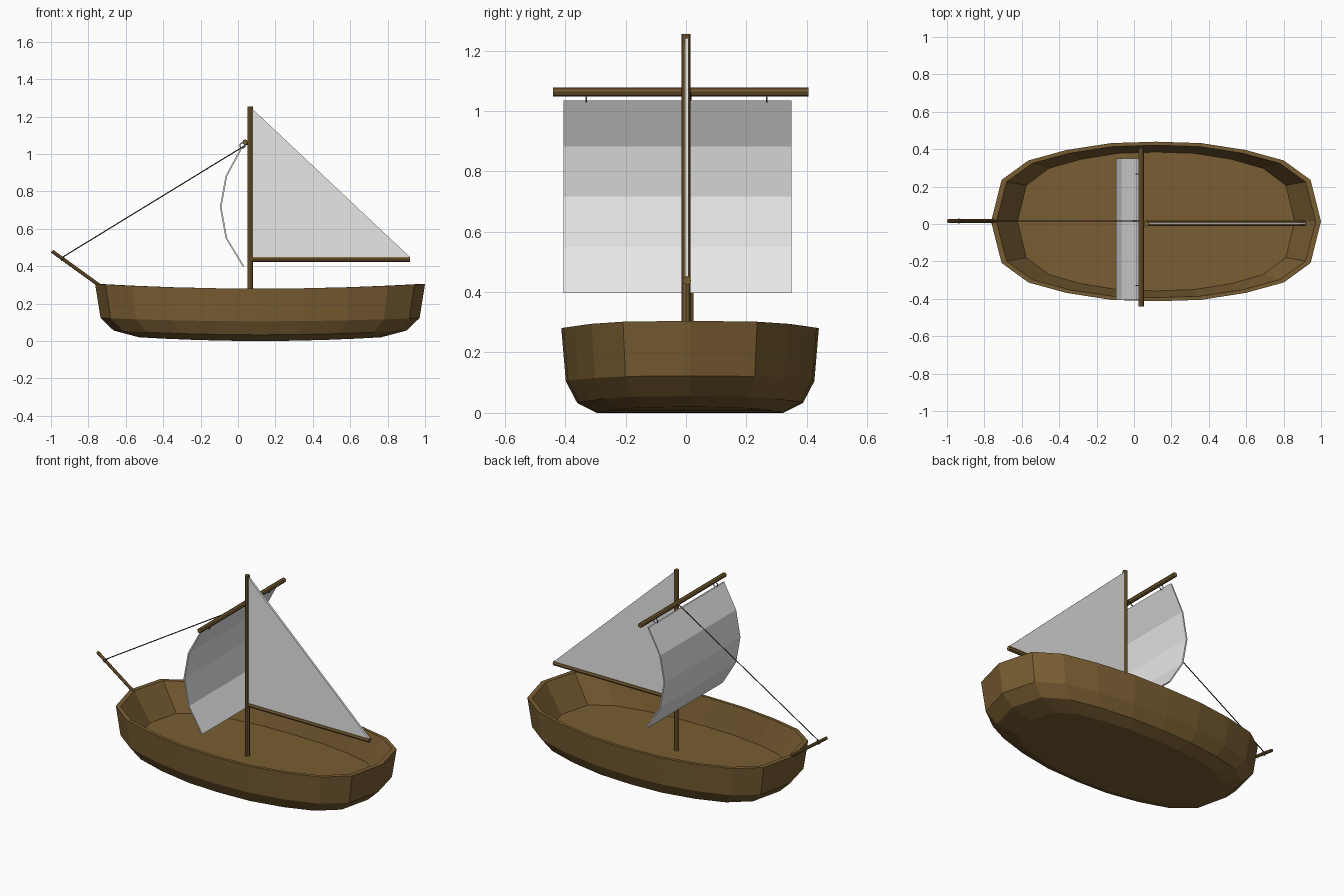
import bpy, bmesh, math
from mathutils import Vector

if "Cube" in bpy.data.objects:
    bpy.data.objects.remove(bpy.data.objects["Cube"])


def material(name, rgb):
    m = bpy.data.materials.new(name)
    m.diffuse_color = (*rgb, 1)
    m.use_nodes = True
    m.node_tree.nodes["Principled BSDF"].inputs["Base Color"].default_value = m.diffuse_color
    return m


WOOD = material("brown wood", (0.19, 0.11, 0.032))
CLOTH = material("white cloth", (0.8, 0.8, 0.8))
ROPE = material("dark rope", (0.05, 0.04, 0.03))
METAL = material("grey metal", (0.3, 0.3, 0.3))


def finish(bm, name, mat):
    bmesh.ops.recalc_face_normals(bm, faces=bm.faces)
    me = bpy.data.meshes.new(name)
    bm.to_mesh(me)
    bm.free()
    me.materials.append(mat)
    ob = bpy.data.objects.new(name, me)
    bpy.context.collection.objects.link(ob)
    return ob


def rod(name, a, b, r, mat, sides=8):
    a, b = Vector(a), Vector(b)
    bm = bmesh.new()
    bmesh.ops.create_cone(bm, cap_ends=True, segments=sides, radius1=r, radius2=r, depth=(b - a).length)
    ob = finish(bm, name, mat)
    ob.location = (a + b) / 2
    ob.rotation_mode = 'QUATERNION'
    ob.rotation_quaternion = (b - a).to_track_quat('Z', 'Y')
    return ob


def ring(name, loc, r, thick, mat, rot):
    bpy.ops.mesh.primitive_torus_add(major_radius=r, minor_radius=thick, major_segments=12,
                                     minor_segments=6, location=loc, rotation=rot)
    ob = bpy.context.object
    ob.name = name
    ob.data.materials.append(mat)
    return ob


def slab(name, profile, y0, y1, mat):
    """Closed x-z profile extruded along y."""
    bm = bmesh.new()
    face = bm.faces.new([bm.verts.new((x, y0, z)) for x, z in profile])
    ext = bmesh.ops.extrude_face_region(bm, geom=[face])
    bmesh.ops.translate(bm, vec=(0, y1 - y0, 0),
                        verts=[g for g in ext["geom"] if isinstance(g, bmesh.types.BMVert)])
    return finish(bm, name, mat)


# Hull: one quarter of the plan, mirrored all round, lofted through rings
CX, CY, HALF = 0.118, 0.0135, 0.882
quarter = [(HALF, 0), (0.826, 0.222), (0.683, 0.326), (0.479, 0.382), (0.24, 0.419), (0, 0.4265)]
half = quarter + [(-x, y) for x, y in quarter[-2::-1]]
plan = half + [(x, -y) for x, y in half[-2:0:-1]]
N = len(plan)
# scale x, scale y, height amidships, rise at the ends
rings = [(0.735, 0.725, 0.0, 0.02), (0.888, 0.877, 0.033, 0.023), (0.967, 0.965, 0.105, 0.018),
         (1, 1, 0.28, 0.025), (0.968, 0.955, 0.28, 0.025), (0.84, 0.87, 0.115, 0.018)]
bm = bmesh.new()
loops = [[bm.verts.new((CX + x * sx, CY + y * sy, z + rise * (x / HALF) ** 2)) for x, y in plan]
         for sx, sy, z, rise in rings]
for low, high in zip(loops, loops[1:]):
    for i in range(N):
        j = (i + 1) % N
        bm.faces.new((low[i], low[j], high[j], high[i]))
for loop in (loops[0], loops[-1]):          # bottom and floor, in strips across
    for i in range(N // 2):
        vs = [loop[i], loop[i + 1], loop[(N - i - 1) % N], loop[(N - i) % N]]
        bm.faces.new(list(dict.fromkeys(vs)))
finish(bm, "hull", WOOD)

# Spars
rod("mast", (0.065, 0, 0.1), (0.065, 0, 1.255), 0.0145, WOOD)
rod("boom", (0.065, 0.003, 0.438), (0.92, 0.003, 0.438), 0.0145, WOOD)
rod("yard", (0.038, -0.44, 1.063), (0.038, 0.405, 1.063), 0.0145, WOOD)
rod("bowsprit", (-0.994, 0.016, 0.48), (-0.735, 0.016, 0.293), 0.0095, WOOD)

# Triangular main sail
slab("main_sail", [(0.075, 0.448), (0.92, 0.448), (0.075, 1.243)], -0.004, 0.009, CLOTH)

# Square fore sail, bellied forward
belly = [(0.016, 1.035), (-0.067, 0.882), (-0.097, 0.716), (-0.067, 0.55), (0.026, 0.397)]
t = 0.009
slab("fore_sail", belly + [(x + t, z) for x, z in belly[::-1]], -0.405, 0.35, CLOTH)

# Rings hanging the fore sail from the yard
for i, y in enumerate((-0.33, 0.268)):
    ring(f"sail_ring_{i + 1}", (0.024, y, 1.045), 0.014, 0.003, METAL, (math.pi / 2, 0, 0))

# Forestay and its lashing on the bowsprit
rod("forestay", (-0.935, 0.016, 0.45), (0.055, 0.016, 1.056), 0.003, ROPE, 6)
axis = Vector((-0.259, 0, 0.187)).to_track_quat('Z', 'Y').to_euler()
ring("stay_lashing", (-0.937, 0.016, 0.439), 0.011, 0.003, ROPE, axis)
